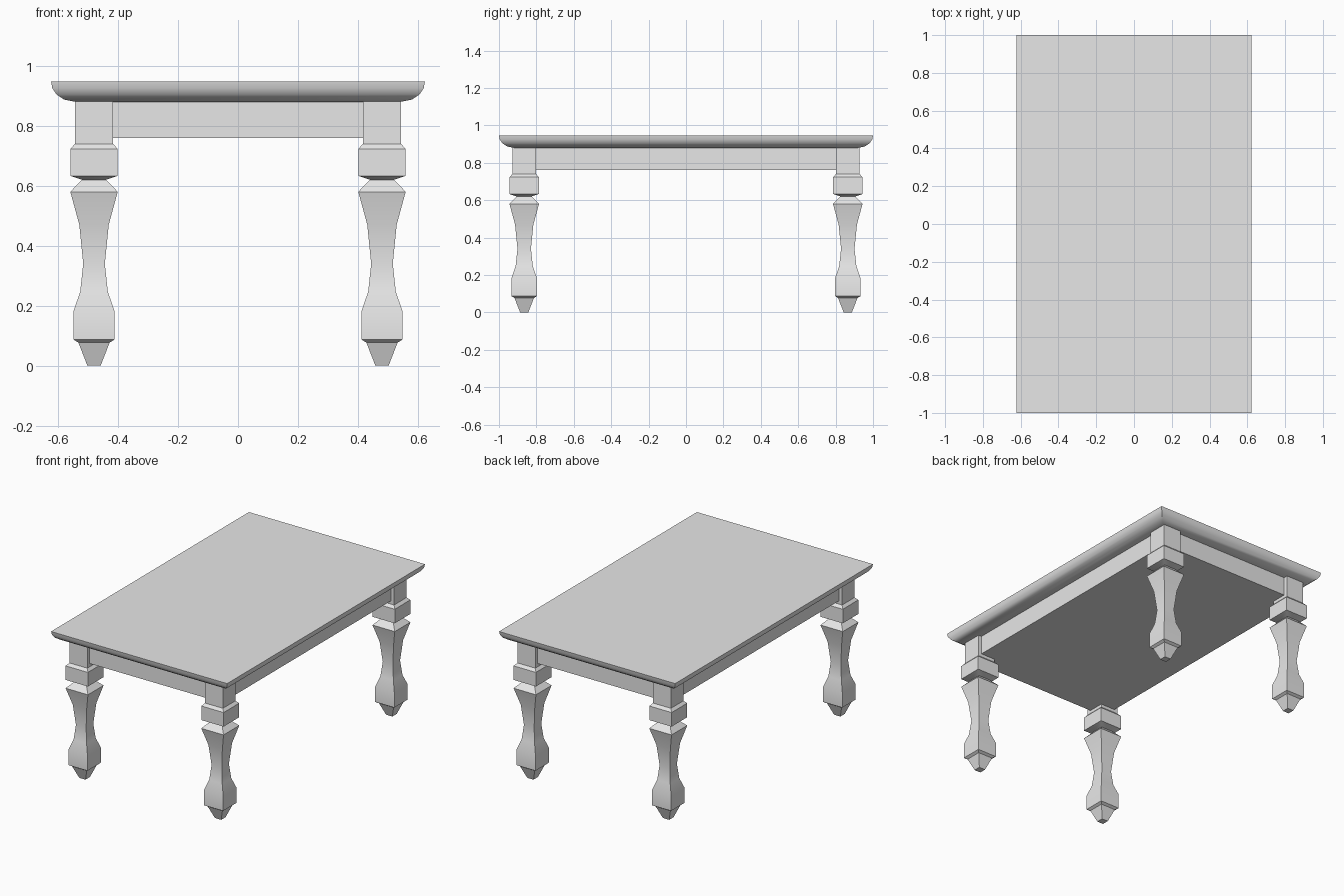
import bpy
import bmesh
import math

cube = bpy.data.objects.get("Cube")
if cube:
    bpy.data.objects.remove(cube, do_unlink=True)

# One plain grey finish for the whole table
grey = bpy.data.materials.new("plain_grey")
grey.use_nodes = True
colour = (0.8, 0.8, 0.8, 1)
grey.diffuse_color = colour
grey.node_tree.nodes["Principled BSDF"].inputs["Base Color"].default_value = colour

CORNERS = [(-1, -1), (1, -1), (1, 1), (-1, 1)]


def loft(name, rings, location=(0, 0, 0)):
    """Join rectangular rings (half width, half depth, height), bottom to top."""
    bm = bmesh.new()
    loops = [[bm.verts.new((sx * hx, sy * hy, z)) for sx, sy in CORNERS]
             for hx, hy, z in rings]
    bm.faces.new(loops[0][::-1])
    bm.faces.new(loops[-1])
    for low, high in zip(loops, loops[1:]):
        for i in range(4):
            j = (i + 1) % 4
            bm.faces.new((low[i], low[j], high[j], high[i]))
    mesh = bpy.data.meshes.new(name)
    bm.to_mesh(mesh)
    bm.free()
    mesh.materials.append(grey)
    obj = bpy.data.objects.new(name, mesh)
    obj.location = location
    bpy.context.collection.objects.link(obj)
    bpy.ops.object.select_all(action="DESELECT")
    obj.select_set(True)
    bpy.context.view_layer.objects.active = obj
    bpy.ops.object.shade_smooth_by_angle(angle=math.radians(30))
    return obj


# Table top with a rounded underside: (inset from the edge, height)
HALF_X, HALF_Y = 0.623, 1.0
edge = [(0.08, 0.88), (0.044, 0.887), (0.018, 0.904), (0.004, 0.925), (0, 0.947)]
loft("table_top", [(HALF_X - d, HALF_Y - d, z) for d, z in edge])

# Solid apron under the top, set back from the leg faces
loft("apron", [(0.52, 0.903, z) for z in (0.76, 0.882)])

# Square turned legs: (half width, height) from foot to top block
leg = [(0.022, 0), (0.052, 0.077), (0.068, 0.087), (0.068, 0.183),
       (0.046, 0.247), (0.036, 0.34), (0.049, 0.47), (0.079, 0.58),
       (0.04, 0.62), (0.079, 0.633), (0.079, 0.723), (0.063, 0.74), (0.063, 0.882)]
for sx, side in ((1, "left"), (-1, "right")):
    for sy, end in ((-1, "front"), (1, "back")):
        loft(f"{end}_{side}_leg", [(w, w, z) for w, z in leg],
             (sx * 0.48, sy * 0.865, 0))
